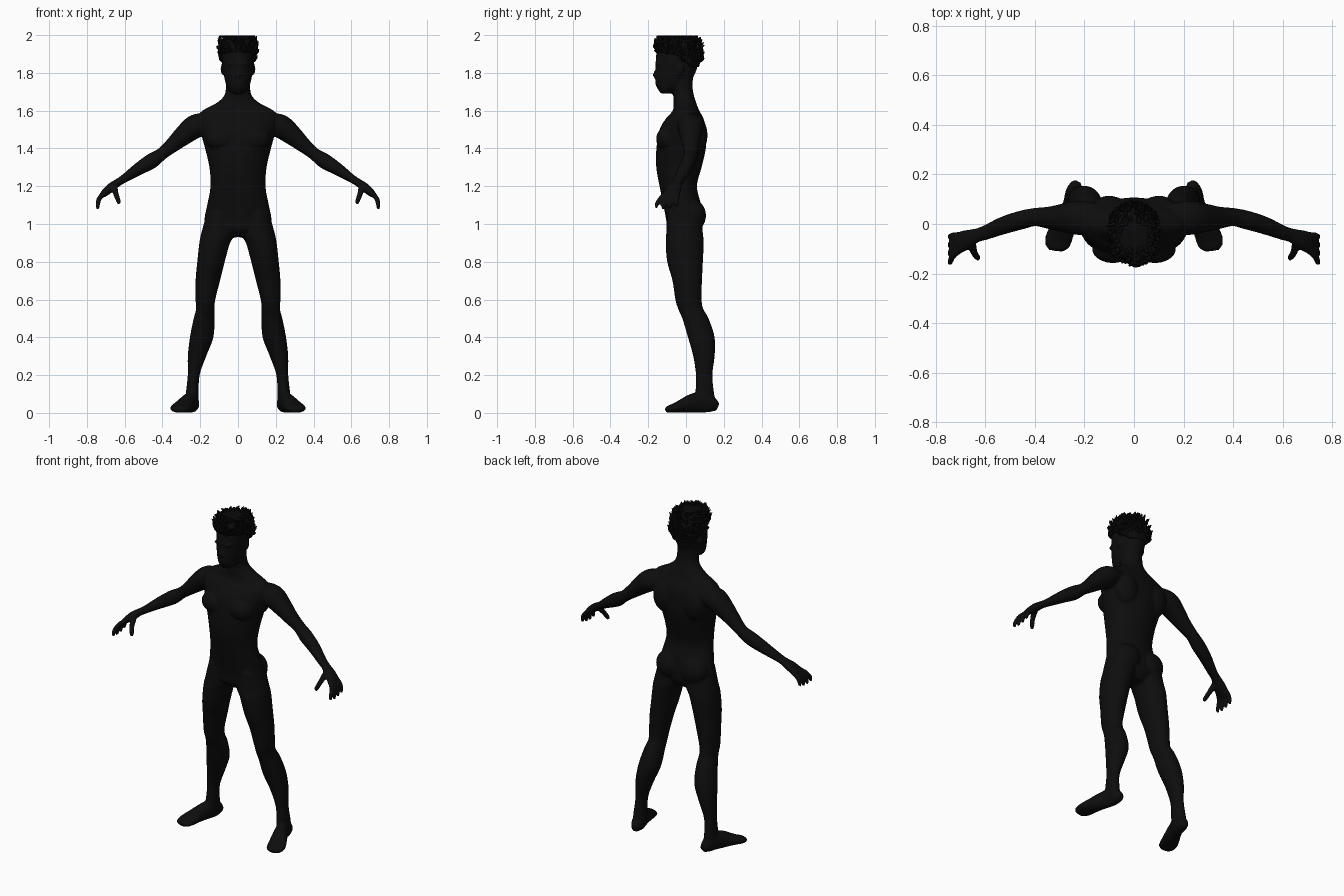
import bpy, bmesh, math, random
from mathutils import Vector, Matrix

random.seed(4)
X, Y, Z = Vector((1, 0, 0)), Vector((0, 1, 0)), Vector((0, 0, 1))

cube = bpy.data.objects.get("Cube")
if cube:
    bpy.data.objects.remove(cube)


def make_material(name, value):
    mat = bpy.data.materials.new(name)
    mat.use_nodes = True
    colour = (value, value, value, 1)
    mat.diffuse_color = colour
    mat.node_tree.nodes["Principled BSDF"].inputs["Base Color"].default_value = colour
    return mat


def refine(sections, steps=4):
    """Catmull-Rom interpolation of section tuples."""
    out = []
    last = len(sections) - 1
    for i in range(last):
        a, b, c, d = (sections[min(max(i + k, 0), last)] for k in (-1, 0, 1, 2))
        for s in range(steps):
            t = s / steps
            out.append([q + t / 2 * (r - p + t * (2*p - 5*q + 4*r - e + t * (3*(q - r) + e - p)))
                        for p, q, r, e in zip(a, b, c, d)])
    return out + [list(sections[-1])]


def loft(bm, sections, ref=X, axis=None, sign=1, sides=24):
    """Closed tube through (x, y, z, half width, half depth) sections."""
    secs = refine(sections)
    centres = [Vector(s[:3]) for s in secs]
    rings = []
    for i, s in enumerate(secs):
        t = axis or (centres[min(i + 1, len(secs) - 1)] - centres[max(i - 1, 0)]).normalized()
        side = (ref - t * ref.dot(t)).normalized()
        up = t.cross(side)
        ring = []
        for k in range(sides):
            a = math.tau * k / sides
            p = centres[i] + side * (math.cos(a) * s[3]) + up * (math.sin(a) * s[4])
            p.x *= sign
            ring.append(bm.verts.new(p))
        rings.append(ring)
    faces = [bm.faces.new(rings[0]), bm.faces.new(rings[-1][::-1])]
    for lo, hi in zip(rings, rings[1:]):
        for k in range(sides):
            n = (k + 1) % sides
            faces.append(bm.faces.new((lo[k], hi[k], hi[n], lo[n])))
    bmesh.ops.recalc_face_normals(bm, faces=faces)


def column(bm, rows, sign=1):
    """Upright loft from (z, x min, x max, y front, y back) rows."""
    loft(bm, [((l + r) / 2, (f + b) / 2, z, (r - l) / 2, (b - f) / 2)
              for z, l, r, f, b in rows], axis=Z, sign=sign)


def blob(bm, centre, radii, sign=1):
    c = Vector(centre)
    c.x *= sign
    bmesh.ops.create_uvsphere(bm, u_segments=24, v_segments=16, radius=1,
                              matrix=Matrix.Translation(c) @ Matrix.Diagonal((*radii, 1)))


def finish(bm, name, mat):
    mesh = bpy.data.meshes.new(name)
    bm.to_mesh(mesh)
    bm.free()
    mesh.materials.append(mat)
    mesh.shade_smooth()
    obj = bpy.data.objects.new(name, mesh)
    bpy.context.collection.objects.link(obj)
    return obj


skin = make_material("black skin", 0.004)
hair_black = make_material("black hair", 0.003)
body = bmesh.new()

# Torso and neck: z, half width, front, back
torso = [(.93, .06, -.06, .05), (.97, .15, -.1, .08), (1.02, .178, -.105, .085),
         (1.1, .164, -.12, .08), (1.2, .146, -.14, .058), (1.3, .152, -.158, .083),
         (1.4, .175, -.157, .105), (1.5, .203, -.14, .106), (1.56, .215, -.105, .092),
         (1.6, .19, -.07, .07), (1.64, .115, -.066, .055), (1.68, .073, -.068, .042),
         (1.73, .064, -.08, .035), (1.8, .06, -.09, .04)]
column(body, [(z, -w, w, f, b) for z, w, f, b in torso])

# Head: z, half width, front, back
head = [(1.69, .026, -.132, -.08), (1.71, .05, -.147, -.05), (1.74, .064, -.16, .01),
        (1.8, .078, -.162, .05), (1.86, .085, -.16, .066), (1.92, .083, -.153, .062),
        (1.97, .055, -.11, .03)]
column(body, [(z, -w, w, f, b) for z, w, f, b in head])
blob(body, (0, -.158, 1.79), (.014, .018, .022))
blob(body, (0, -.15, 1.745), (.026, .014, .012))
blob(body, (0, -.148, 1.85), (.06, .015, .014))

leg = [(1.06, .03, .165, -.1, .08), (.95, .016, .195, -.105, .09), (.9, .042, .205, -.108, .094),
       (.8, .07, .216, -.1, .09), (.7, .095, .225, -.072, .085), (.6, .12, .225, -.057, .083),
       (.55, .125, .222, -.042, .092), (.5, .124, .235, -.02, .12), (.4, .13, .255, .01, .152),
       (.3, .168, .266, .038, .152), (.2, .203, .266, .052, .14), (.1, .208, .276, .05, .15),
       (.04, .206, .27, .06, .163)]
foot = [(.235, .168, .03, .02, .022), (.24, .13, .046, .036, .045), (.25, .08, .056, .037, .055),
        (.268, .03, .05, .042, .05), (.288, -.02, .037, .05, .036), (.304, -.06, .026, .055, .025),
        (.312, -.09, .02, .048, .02), (.315, -.108, .016, .03, .013)]
arm = [(.14, .02, 1.535, .06, .05), (.22, .025, 1.52, .07, .063), (.285, .025, 1.472, .058, .054),
       (.34, .025, 1.424, .046, .042), (.4, .028, 1.374, .037, .033), (.455, .016, 1.335, .038, .041),
       (.525, -.005, 1.292, .036, .034), (.6, -.035, 1.242, .03, .023), (.635, -.046, 1.22, .029, .021),
       (.67, -.06, 1.195, .038, .024), (.705, -.075, 1.165, .044, .02), (.72, -.08, 1.15, .04, .014)]
thumb = [(.655, -.08, 1.195, .018, .018), (.645, -.115, 1.155, .015, .015),
         (.632, -.135, 1.12, .013, .013), (.628, -.14, 1.105, .008, .008)]

for sign in (1, -1):
    # Limbs
    column(body, leg[::-1], sign)
    loft(body, foot, sign=sign)
    loft(body, arm, ref=Y, sign=sign)
    # Hand digits
    loft(body, thumb, ref=Y, sign=sign, sides=12)
    for i, drop in enumerate((.014, .004, 0, .006)):
        base, tip = -.044 - .021 * i, -.05 - .035 * i
        mid = (base + tip) / 2
        loft(body, [(.705, base, 1.165, .014, .014), (.732, mid, 1.14, .013, .013),
                    (.742, tip, 1.1 + drop, .012, .012), (.742, tip, 1.078 + drop, .008, .008)],
             ref=Y, sign=sign, sides=12)
    # Chest, shoulder blade, buttock and ear
    blob(body, (.085, -.1, 1.45), (.085, .058, .065), sign)
    blob(body, (.1, .056, 1.47), (.075, .058, .1), sign)
    blob(body, (.082, .034, 1.045), (.085, .072, .085), sign)
    blob(body, (.082, -.03, 1.82), (.01, .02, .03), sign)

figure = finish(body, "body", skin)
remesh = figure.modifiers.new("fuse", "REMESH")
remesh.mode = "VOXEL"
remesh.voxel_size = .007
remesh.use_smooth_shade = True
relax = figure.modifiers.new("relax", "SMOOTH")
relax.factor = .5
relax.iterations = 5

# Hair cap: z, half width, front, back
hair = bmesh.new()
cap = [(1.83, .06, .01, .068), (1.86, .087, -.05, .076), (1.89, .091, -.1, .078),
       (1.91, .092, -.156, .077), (1.95, .092, -.156, .07), (1.98, .08, -.135, .045),
       (1.99, .055, -.1, .01)]
column(hair, [(z, -w, w, f, b) for z, w, f, b in cap])

# Hair locks: short tapered curls over the cap
rows = refine(cap[1:])
for n in range(320):
    z, w, f, b = random.choice(rows)
    a = random.uniform(0, math.tau)
    out = Vector((math.cos(a), math.sin(a), 0))
    root = Vector((out.x * w * .97, (f + b) / 2 + out.y * (b - f) / 2 * .97, z))
    swirl = Vector((-out.y, out.x, 0)) * random.uniform(-1, 1)
    lift = (Z * random.uniform(.2, 1) + swirl + out * .25).normalized()
    mid = root + lift * .016 + out * .005
    end = mid + (lift - swirl * .5).normalized() * .016
    mid.z, end.z = min(mid.z, 1.992), min(end.z, 1.998)
    loft(hair, [(*root, .008, .008), (*mid, .007, .007), (*end, .001, .001)],
         ref=out, sides=5)
finish(hair, "hair", hair_black)
